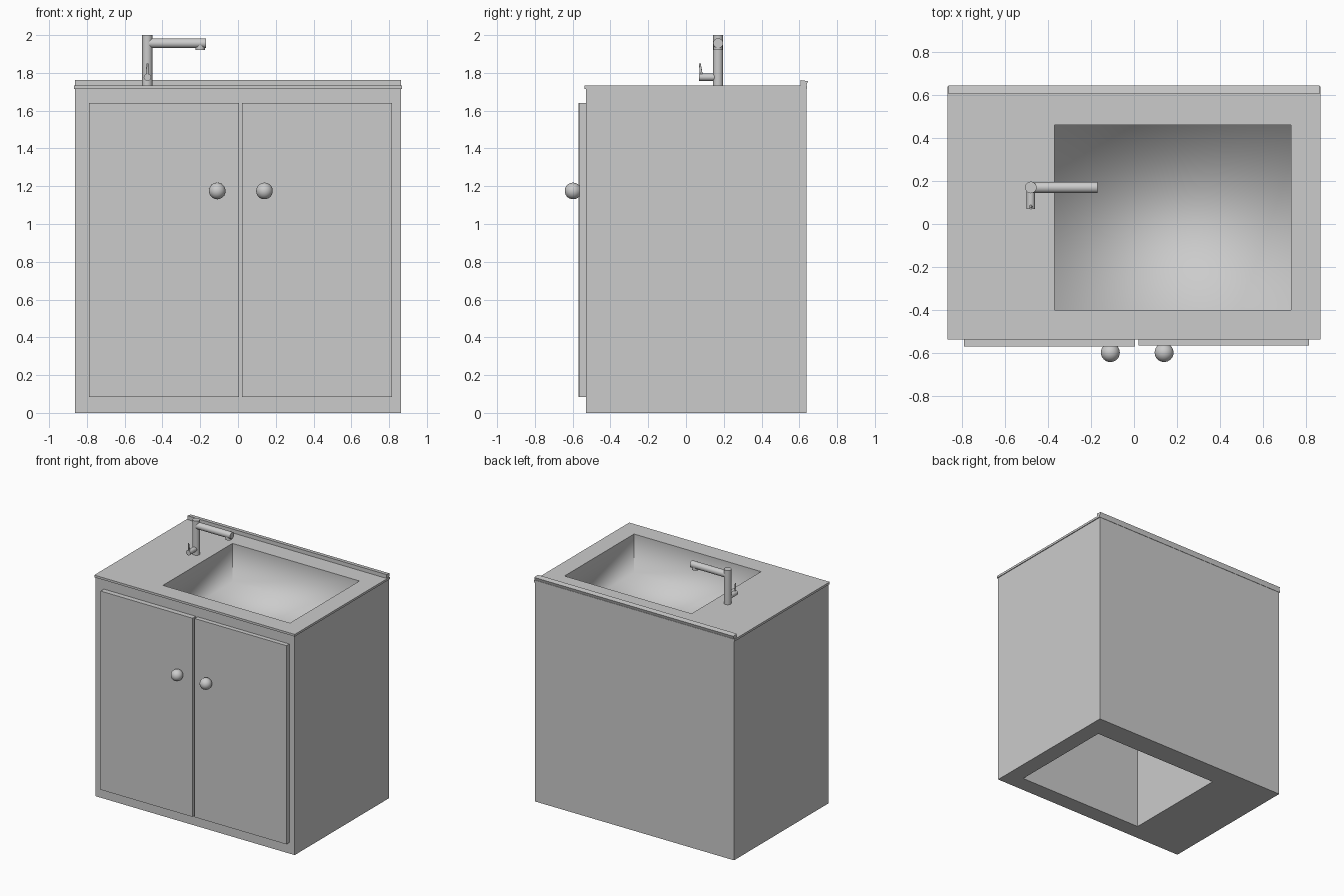
import bpy, bmesh
from mathutils import Vector

if "Cube" in bpy.data.objects:
    bpy.data.objects.remove(bpy.data.objects["Cube"])

HOLE = (-0.37, 0.73, -0.40, 0.46)


def finish(name, bm, smooth=False):
    bmesh.ops.recalc_face_normals(bm, faces=bm.faces)
    me = bpy.data.meshes.new(name)
    bm.to_mesh(me)
    bm.free()
    ob = bpy.data.objects.new(name, me)
    bpy.context.collection.objects.link(ob)
    if smooth:
        bpy.ops.object.select_all(action='DESELECT')
        ob.select_set(True)
        bpy.context.view_layer.objects.active = ob
        bpy.ops.object.shade_smooth_by_angle(angle=0.7)
    return ob


def rings(name, specs):
    """Skin consecutive rectangular rings given as ((x0, x1, y0, y1), z)."""
    bm = bmesh.new()
    prev = None
    for (x0, x1, y0, y1), z in specs:
        ring = [bm.verts.new((x, y, z)) for x, y in
                ((x0, y0), (x1, y0), (x1, y1), (x0, y1))]
        if prev:
            for i in range(4):
                j = (i + 1) % 4
                bm.faces.new((prev[i], prev[j], ring[j], ring[i]))
        prev = ring
    return bm, prev


def box(name, x0, x1, y0, y1, z0, z1):
    r = (x0, x1, y0, y1)
    bm, top = rings(name, [(r, z0), (r, z1)])
    bm.faces.new(top)
    bm.verts.ensure_lookup_table()
    bm.faces.new(bm.verts[:4])
    return finish(name, bm)


def rod(name, a, b, r, r2=None, seg=32):
    a, b = Vector(a), Vector(b)
    bm = bmesh.new()
    bmesh.ops.create_cone(bm, cap_ends=True, segments=seg, radius1=r,
                          radius2=r2 or r, depth=(b - a).length)
    bm.transform((b - a).to_track_quat('Z', 'Y').to_matrix().to_4x4())
    bmesh.ops.translate(bm, verts=bm.verts, vec=(a + b) / 2)
    return finish(name, bm, True)


# Cabinet body with overhanging counter edge, open shaft below the basin
body = (-0.862, 0.862, -0.53, 0.637)
edge = (-0.868, 0.868, -0.538, 0.64)
bm, _ = rings("cabinet", [(HOLE, 1.43), (HOLE, 0), (body, 0), (body, 1.715),
                          (edge, 1.715), (edge, 1.732), (HOLE, 1.732)])
finish("cabinet", bm)

# Basin: walls blend smoothly into the floor, vertical corners stay sharp
bm, floor = rings("basin", [(HOLE, 1.732), (HOLE, 1.43)])
bm.faces.new(floor)
for f in bm.faces:
    f.smooth = True
for e in bm.edges:
    if abs(e.verts[0].co.z - e.verts[1].co.z) > 0.1:
        e.smooth = False
basin = finish("basin", bm)
basin.data.flip_normals() if basin.data.polygons[4].normal.z < 0 else None

# Backsplash strip, flaring to the back
bm = bmesh.new()
prof = [(0.605, 1.73), (0.605, 1.762), (0.645, 1.756), (0.637, 1.73)]
face = bm.faces.new([bm.verts.new((-0.862, y, z)) for y, z in prof])
ext = bmesh.ops.extrude_face_region(bm, geom=[face])
bmesh.ops.translate(bm, vec=(1.724, 0, 0),
                    verts=[v for v in ext['geom'] if isinstance(v, bmesh.types.BMVert)])
if not face.is_valid or len(bm.faces) < 6:
    bm.faces.new(bm.verts[:4])
finish("backsplash", bm)

# Doors and round knobs
for side, x0, x1, y, kx in (("left", -0.79, 0.005, -0.57, -0.11),
                            ("right", 0.02, 0.815, -0.565, 0.14)):
    box(side + "_door", x0, x1, y, -0.525, 0.085, 1.64)
    bm = bmesh.new()
    bmesh.ops.create_uvsphere(bm, u_segments=32, v_segments=16, radius=0.044)
    bmesh.ops.translate(bm, verts=bm.verts, vec=(kx, -0.598, 1.175))
    finish(side + "_knob", bm, True)

# Tap: column, spout, nozzle, side valve and lever
X, Y = -0.48, 0.17
rod("tap_column", (X, Y, 1.73), (X, Y, 2.0), 0.027)
rod("tap_spout", (X, Y, 1.957), (-0.17, Y, 1.957), 0.026)
rod("tap_nozzle", (-0.2, Y, 1.95), (-0.2, Y, 1.922), 0.024)
rod("tap_valve", (X, Y, 1.777), (X, 0.07, 1.777), 0.019)
rod("tap_lever", (X, 0.083, 1.777), (X, 0.073, 1.85), 0.008, 0.005, 16)
